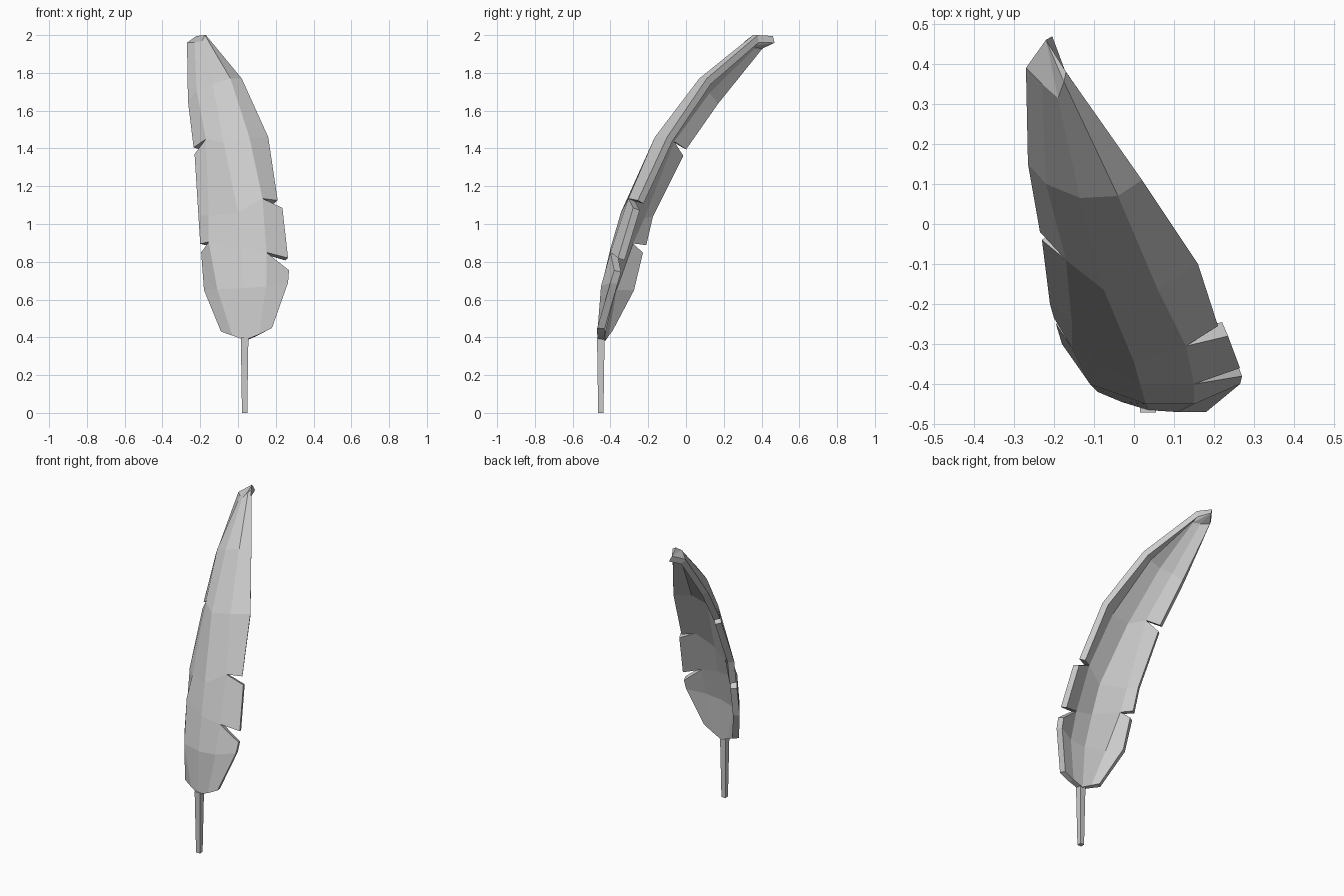
import bpy
import bmesh

cube = bpy.data.objects.get("Cube")
if cube:
    bpy.data.objects.remove(cube, do_unlink=True)

grey = bpy.data.materials.new("feather_grey")
grey.use_nodes = True
colour = (0.6, 0.6, 0.6, 1)
grey.diffuse_color = colour
grey.node_tree.nodes["Principled BSDF"].inputs["Base Color"].default_value = colour


def add_object(name, bm):
    """Turn a bmesh into a grey, flat-shaded object."""
    mesh = bpy.data.meshes.new(name)
    bm.to_mesh(mesh)
    bm.free()
    mesh.materials.append(grey)
    obj = bpy.data.objects.new(name, mesh)
    bpy.context.collection.objects.link(obj)
    return obj


# Vane: five paths running from the quill to the tip
left_edge = [(-.09, -.42, .43), (-.18, -.3, .65), (-.195, -.25, .85),
             (-.2, -.235, .895), (-.21, -.2, 1.05), (-.23, -.04, 1.37),
             (-.235, -.02, 1.405), (-.265, .15, 1.65), (-.27, .39, 1.96)]
left_rib = [(-.03, -.445, .41), (-.11, -.4, .655), (-.155, -.31, .905),
            (-.155, -.25, 1.04), (-.17, -.09, 1.45), (-.22, .1, 1.71), (-.23, .35, 1.96)]
middle_rib = [(.035, -.465, .385), (.03, -.45, .66), (.015, -.4, .87),
              (0, -.345, 1.06), (-.075, -.165, 1.43), (-.135, .065, 1.74), (-.19, .315, 1.97)]
right_rib = [(.11, -.47, .415), (.15, -.45, .67), (.15, -.4, .85),
             (.13, -.305, 1.135), (.06, -.165, 1.46), (-.04, .07, 1.77), (-.175, .355, 2)]
right_edge = [(.18, -.47, .45), (.265, -.4, .69), (.27, -.38, .755),
              (.265, -.36, .82), (.235, -.28, 1.085), (.21, -.255, 1.125),
              (.16, -.1, 1.46), (.02, .11, 1.77), (-.17, .38, 2)]

bm = bmesh.new()
paths = [[bm.verts.new(p) for p in path]
         for path in (left_edge, left_rib, middle_rib, right_rib, right_edge)]


def segments(path, notches):
    """Consecutive pairs along a path, leaving out the open notches."""
    return [pair for i, pair in enumerate(zip(path, path[1:])) if i not in notches]


# Panels between neighbouring paths; the outer edges have two notches each
notches = [(2, 5), (), (), (), (2, 4)]
strips = [segments(p, n) for p, n in zip(paths, notches)]
for near, far in zip(strips, strips[1:]):
    for (a, b), (c, d) in zip(near, far):
        bm.faces.new((a, c, d, b))

# Pointed tip closing the top row
tip = bm.verts.new((-.22, .46, 1.995))
for a, b in zip(paths, paths[1:]):
    bm.faces.new((a[-1], b[-1], tip))

vane = add_object("vane", bm)
shell = vane.modifiers.new("thickness", "SOLIDIFY")
shell.thickness = 0.04
shell.offset = -1

# Quill: square stem, slightly narrower at the foot
bm = bmesh.new()
bmesh.ops.create_cube(bm, size=1)
for v in bm.verts:
    width = 0.04 if v.co.z > 0 else 0.028
    v.co = (0.035 + v.co.x * width, -0.451 + v.co.y * width, (v.co.z + 0.5) * 0.4)
add_object("quill", bm)
